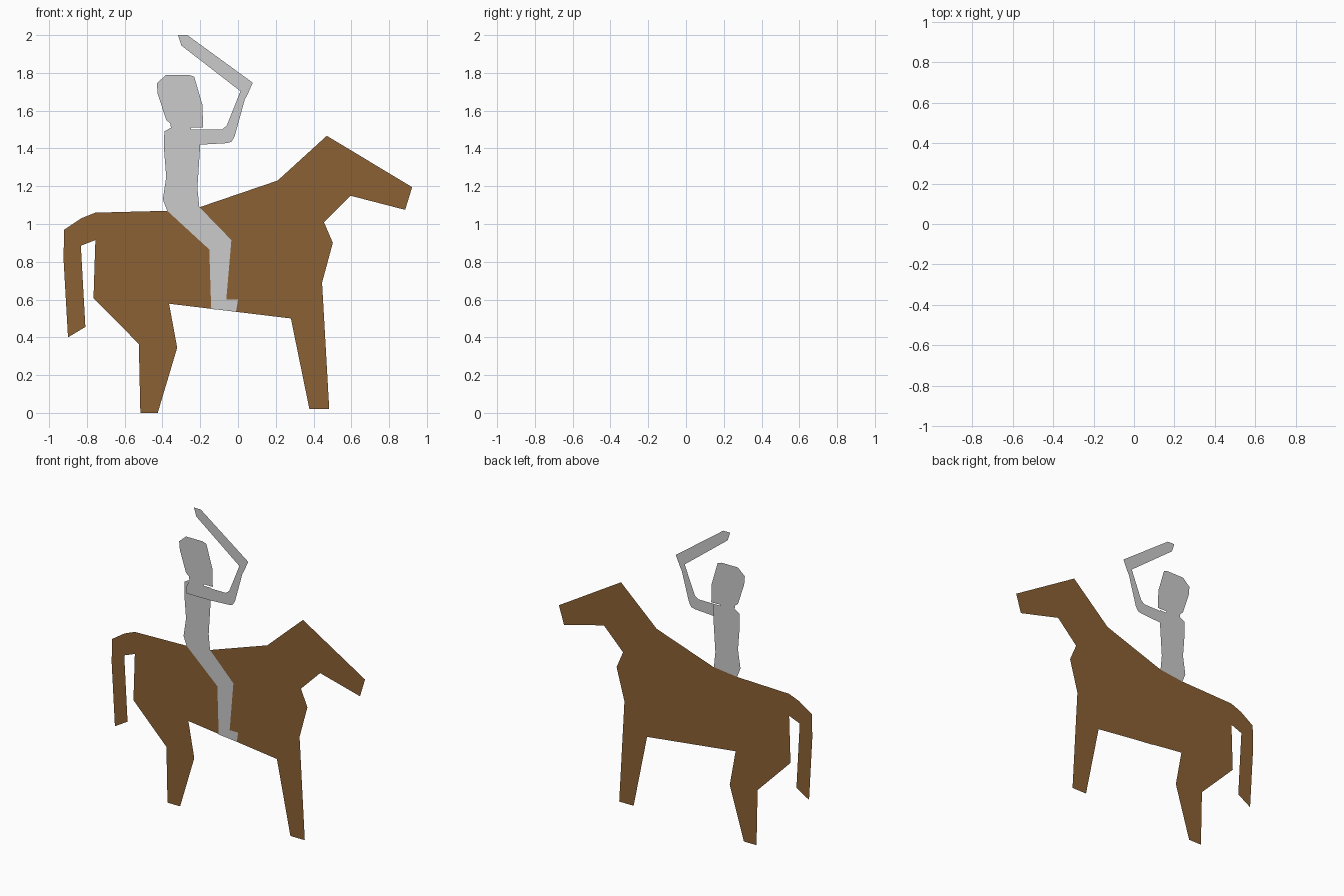
import bpy, bmesh


def cutout(name, y, outline, material=None):
    """Flat silhouette in the XZ plane, facing the front (-y)."""
    bm = bmesh.new()
    face = bm.faces.new([bm.verts.new((x, y, z)) for x, z in outline])
    face.normal_update()
    if face.normal.y > 0:
        face.normal_flip()
    bmesh.ops.triangulate(bm, faces=[face])
    mesh = bpy.data.meshes.new(name)
    bm.to_mesh(mesh)
    bm.free()
    obj = bpy.data.objects.new(name, mesh)
    bpy.context.collection.objects.link(obj)
    if material:
        mesh.materials.append(material)
    return obj


brown = bpy.data.materials.new("brown")
brown.diffuse_color = (0.26, 0.12, 0.033, 1)

# Horse: back, head, front leg, belly, hind leg, tail
cutout("horse", 0.005, [
    (-0.92, 0.97), (-0.83, 1.03), (-0.755, 1.06), (-0.37, 1.07), (-0.2, 1.09),
    (0.21, 1.23), (0.47, 1.467), (0.922, 1.195), (0.885, 1.075), (0.595, 1.15),
    (0.455, 1.01), (0.502, 0.9), (0.445, 0.69), (0.483, 0.02), (0.378, 0.02),
    (0.28, 0.5), (-0.365, 0.578), (-0.322, 0.345), (-0.425, 0), (-0.517, 0),
    (-0.525, 0.365), (-0.765, 0.608), (-0.755, 0.915), (-0.832, 0.885),
    (-0.808, 0.455), (-0.9, 0.4), (-0.924, 0.82)], brown)

# Rider: torso and leg
cutout("rider_body", 0.002, [
    (-0.355, 1.51), (-0.39, 1.49), (-0.392, 1.4), (-0.38, 1.25), (-0.398, 1.13),
    (-0.375, 1.07), (-0.152, 0.865), (-0.142, 0.55), (-0.01, 0.537), (0, 0.6),
    (-0.062, 0.6), (-0.035, 0.915), (-0.205, 1.09), (-0.215, 1.19),
    (-0.2, 1.42), (-0.2, 1.5), (-0.25, 1.5), (-0.25, 1.51)])

# Rider: helmeted head
cutout("rider_head", 0.002, [
    (-0.355, 1.51), (-0.185, 1.51), (-0.188, 1.63), (-0.232, 1.78),
    (-0.26, 1.79), (-0.38, 1.79), (-0.43, 1.745), (-0.425, 1.69),
    (-0.38, 1.55), (-0.36, 1.535)])

# Raised arm holding the sword
cutout("sword_arm", -0.005, [
    (-0.37, 1.42), (-0.37, 1.47), (-0.355, 1.5), (-0.085, 1.5), (-0.06, 1.52),
    (0.013, 1.703), (-0.3, 1.945), (-0.318, 2.0), (-0.268, 2.0), (0.078, 1.748),
    (0.046, 1.676), (0.036, 1.66), (-0.018, 1.463), (-0.035, 1.435),
    (-0.06, 1.428), (-0.2, 1.42)])
